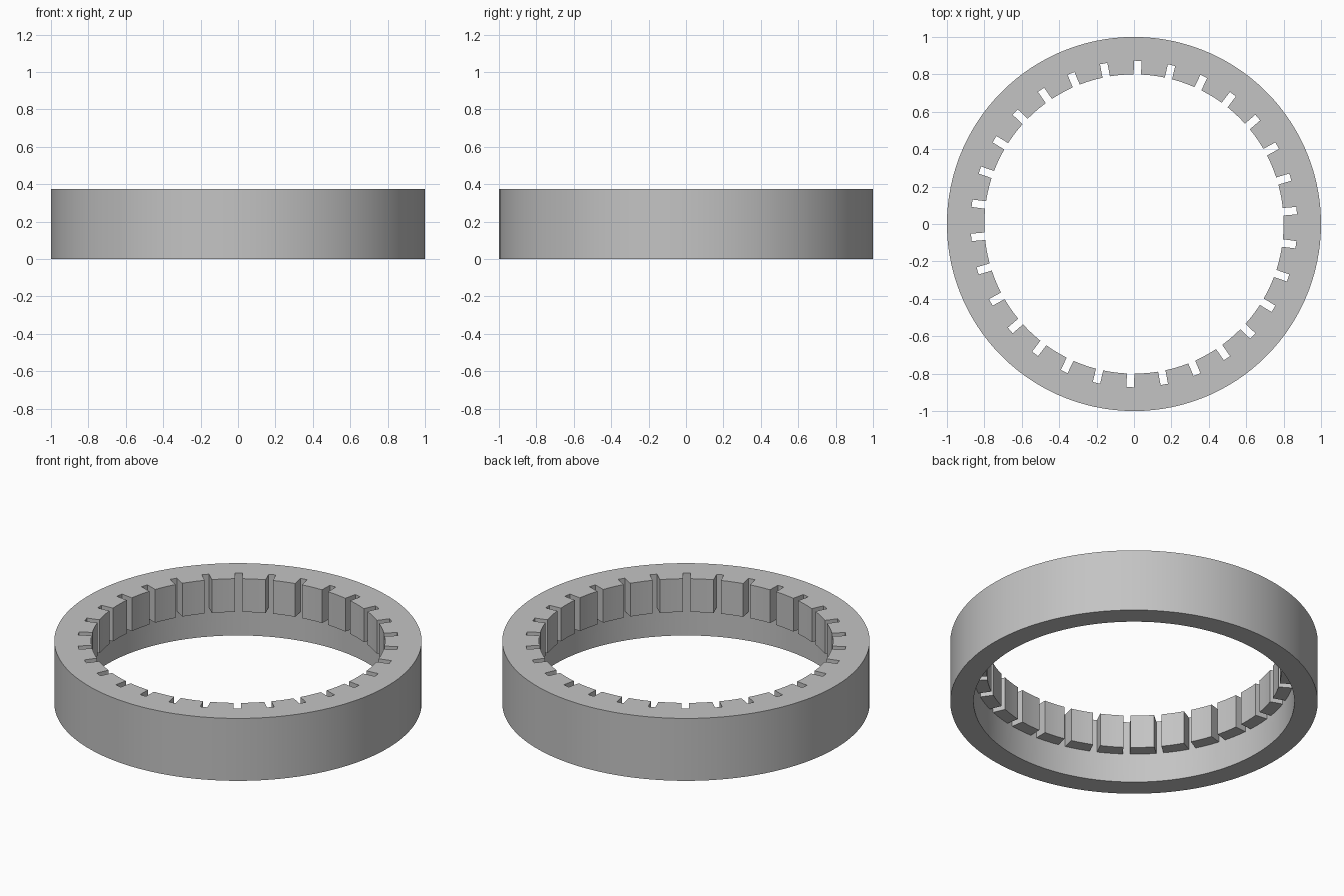
import bpy
import bmesh
from math import asin, cos, sin, radians, pi

if "Cube" in bpy.data.objects:
    bpy.data.objects.remove(bpy.data.objects["Cube"])

HEIGHT, STEP = 0.375, 0.175          # full height, underside of the teeth
OUTER, WALL, TIP = 1.0, 0.873, 0.8   # radii of outside, slot floor, tooth tips
SLOTS, HALF_SLOT, PIECES = 30, 0.02, 3
FIRST = radians(88.7)                # direction of the first slot
PITCH = 2 * pi / SLOTS

grey = bpy.data.materials.new("light grey")
grey.use_nodes = True
grey.diffuse_color = (0.55, 0.55, 0.55, 1)
grey.node_tree.nodes["Principled BSDF"].inputs["Base Color"].default_value = grey.diffuse_color

bm = bmesh.new()


def ring(radius, z):
    """Closed ring of vertices; slot edges stay parallel at every radius."""
    half = asin(HALF_SLOT / radius)
    verts = []
    for s in range(SLOTS):
        for k in range(PIECES + 1):
            a = FIRST + s * PITCH + half + (PITCH - 2 * half) * k / PIECES
            verts.append(bm.verts.new((radius * cos(a), radius * sin(a), z)))
    return verts


def bridge(a, b, i):
    j = (i + 1) % len(a)
    bm.faces.new((a[i], a[j], b[j], b[i]))


# Rings of the body and of the tooth tips
out_low, out_top = ring(OUTER, 0), ring(OUTER, HEIGHT)
wall_low, wall_mid, wall_top = (ring(WALL, z) for z in (0, STEP, HEIGHT))
tip_mid, tip_top = ring(TIP, STEP), ring(TIP, HEIGHT)

for i in range(len(out_low)):
    # Body: outside, bottom, top rim and lower inner wall
    for a, b in ((out_low, out_top), (wall_low, out_low),
                 (out_top, wall_top), (wall_mid, wall_low)):
        bridge(a, b, i)
    k = i % (PIECES + 1)
    if k == PIECES:
        # Slot floor
        bridge(wall_top, wall_mid, i)
    else:
        # Tooth: top, inner face and underside
        for a, b in ((wall_top, tip_top), (tip_top, tip_mid), (tip_mid, wall_mid)):
            bridge(a, b, i)
    if k in (0, PIECES):
        # Tooth flank
        bm.faces.new((wall_mid[i], wall_top[i], tip_top[i], tip_mid[i]))

bmesh.ops.recalc_face_normals(bm, faces=bm.faces[:])
mesh = bpy.data.meshes.new("slotted_ring")
bm.to_mesh(mesh)
bm.free()
mesh.materials.append(grey)

obj = bpy.data.objects.new("slotted_ring", mesh)
bpy.context.collection.objects.link(obj)
bpy.context.view_layer.objects.active = obj
obj.select_set(True)
bpy.ops.object.shade_smooth_by_angle(angle=radians(30))
